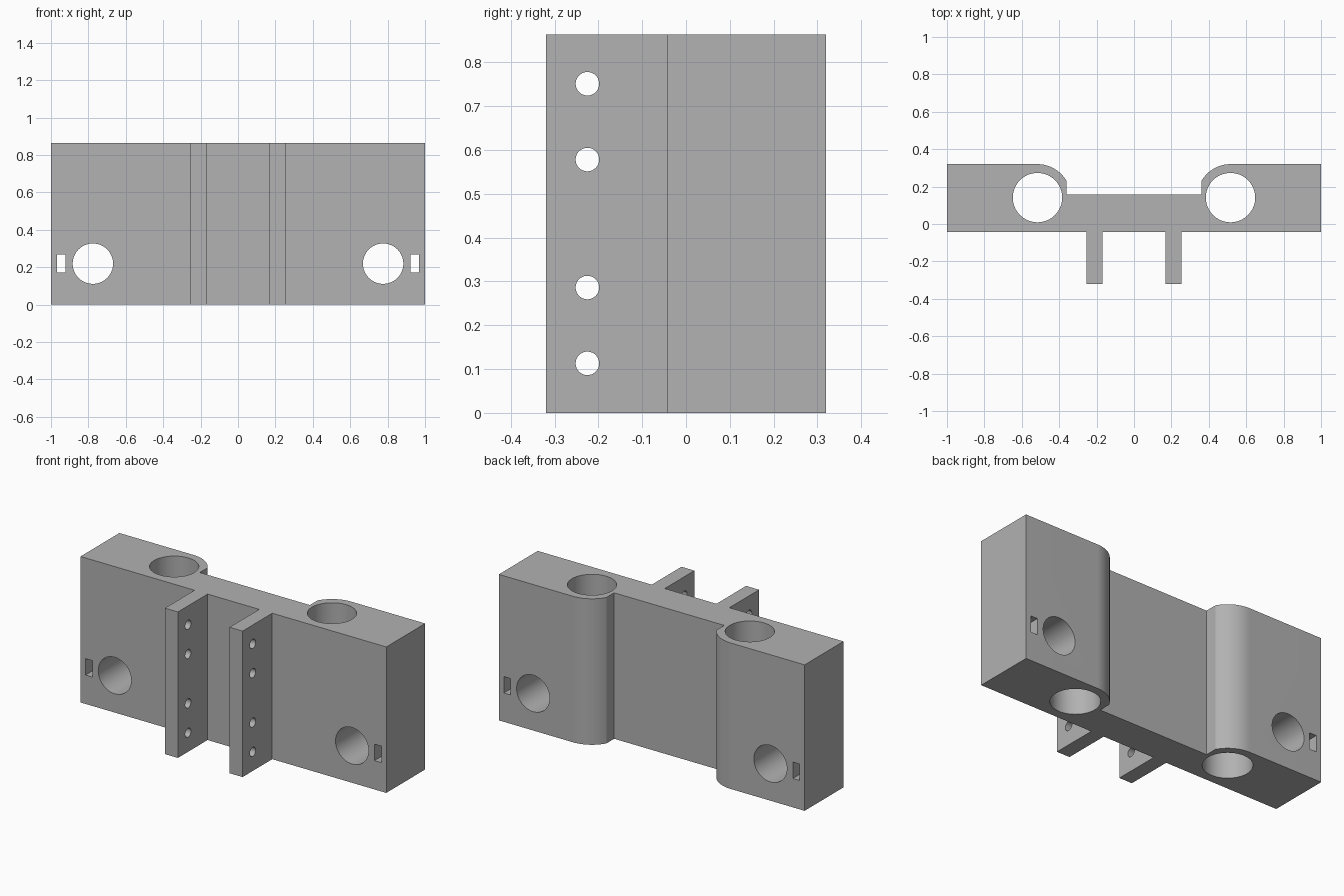
import bpy, bmesh, math
from mathutils import Matrix

if "Cube" in bpy.data.objects:
    bpy.data.objects.remove(bpy.data.objects["Cube"], do_unlink=True)

HEIGHT = 0.863
BORE_X, BORE_Y, BORE_R = 0.516, 0.141, 0.132
BOSS_R = 0.32 - BORE_Y
RECESS_X, RECESS_Y = 0.36, 0.157
FRONT_Y = -0.043

grey = bpy.data.materials.new("plain grey")
grey.use_nodes = True
colour = (0.445, 0.445, 0.445, 1)
grey.diffuse_color = colour
grey.node_tree.nodes["Principled BSDF"].inputs["Base Color"].default_value = colour


def add_object(name, bm):
    bmesh.ops.recalc_face_normals(bm, faces=bm.faces)
    mesh = bpy.data.meshes.new(name)
    bm.to_mesh(mesh)
    bm.free()
    mesh.materials.append(grey)
    obj = bpy.data.objects.new(name, mesh)
    bpy.context.collection.objects.link(obj)
    return obj


def add_cylinder(bm, centre, radius, depth, axis="Z"):
    turn = {"X": Matrix.Rotation(math.pi / 2, 4, "Y"),
            "Y": Matrix.Rotation(math.pi / 2, 4, "X"),
            "Z": Matrix()}[axis]
    bmesh.ops.create_cone(bm, cap_ends=True, segments=64, radius1=radius,
                          radius2=radius, depth=depth,
                          matrix=Matrix.Translation(centre) @ turn)


def add_box(bm, centre, size):
    bmesh.ops.create_cube(bm, size=1, matrix=Matrix.Translation(centre)
                          @ Matrix.Diagonal((*size, 1)))


# Plan outline of the left half: rib, flat front, outer block, rounded boss, recess
half = [(0.169, FRONT_Y), (0.169, -0.32), (0.254, -0.32), (0.254, FRONT_Y),
        (1, FRONT_Y), (1, 0.32)]
end_angle = math.acos((RECESS_X - BORE_X) / BOSS_R)
steps = 16
for i in range(steps + 1):
    a = math.pi / 2 + (end_angle - math.pi / 2) * i / steps
    half.append((BORE_X + BOSS_R * math.cos(a), BORE_Y + BOSS_R * math.sin(a)))
half.append((RECESS_X, RECESS_Y))
outline = half + [(-x, y) for x, y in reversed(half)]

# Bracket body, extruded upwards from the outline
bm = bmesh.new()
base = bm.faces.new([bm.verts.new((x, y, 0)) for x, y in outline])
top = bmesh.ops.extrude_face_region(bm, geom=[base])["geom"]
bmesh.ops.translate(bm, vec=(0, 0, HEIGHT),
                    verts=[v for v in top if isinstance(v, bmesh.types.BMVert)])
body = add_object("bracket_body", bm)

# Cutters: vertical rod bores, cross bores, tie slots and rib screw holes
bm = bmesh.new()
for side in (-1, 1):
    add_cylinder(bm, (side * BORE_X, BORE_Y, HEIGHT / 2), BORE_R, 2)
    add_cylinder(bm, (side * 0.776, 0.14, 0.219), 0.108, 1, "Y")
    add_box(bm, (side * 0.945, 0.14, 0.219), (0.045, 1, 0.097))
for z in (0.113, 0.286, 0.578, 0.751):
    add_cylinder(bm, (0, -0.225, z), 0.0268, 1, "X")
cutter = add_object("hole_cutter", bm)
cutter.hide_render = True

cut = body.modifiers.new("holes", "BOOLEAN")
cut.operation = "DIFFERENCE"
cut.solver = "EXACT"
cut.object = cutter

# Apply the cut, remove the helper, smooth the round walls
bpy.ops.object.select_all(action="DESELECT")
body.select_set(True)
bpy.context.view_layer.objects.active = body
bpy.ops.object.modifier_apply(modifier=cut.name)
bpy.data.objects.remove(cutter, do_unlink=True)
bpy.ops.object.shade_smooth_by_angle(angle=math.radians(25))
